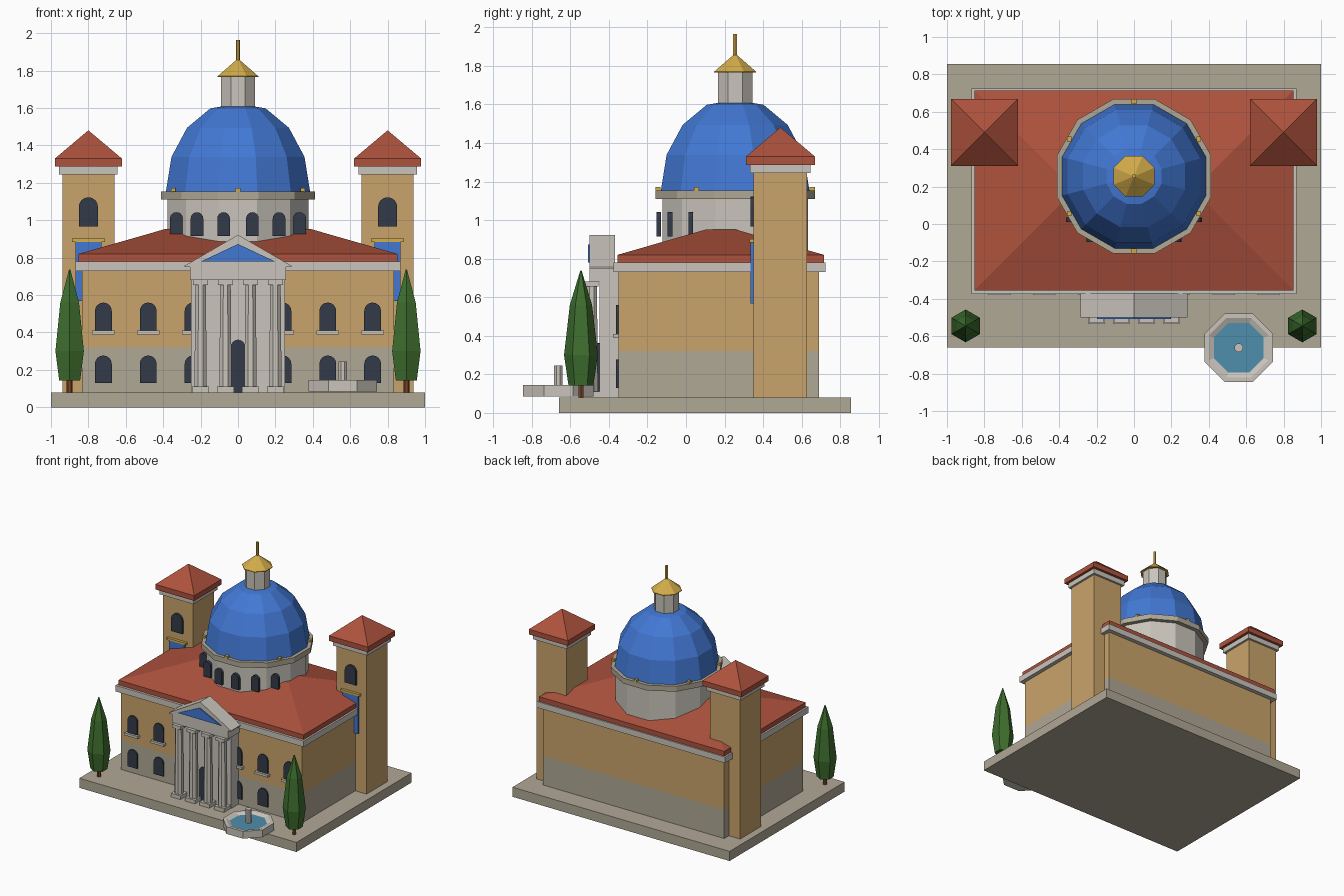
import bpy, bmesh, math
from math import pi, cos, sin

if "Cube" in bpy.data.objects:
    bpy.data.objects.remove(bpy.data.objects["Cube"], do_unlink=True)


def material(name, *rgb):
    lin = [((c / 255 + 0.055) / 1.055) ** 2.4 for c in rgb] + [1]
    m = bpy.data.materials.new(name)
    m.use_nodes = True
    m.diffuse_color = lin
    m.node_tree.nodes["Principled BSDF"].inputs["Base Color"].default_value = lin
    return m


SAND = material("sand_plaster", 202, 164, 107)
STONE = material("grey_stone", 176, 168, 150)
PALE = material("pale_stone", 202, 197, 188)
RED = material("red_tile", 174, 82, 61)
BLUE = material("blue", 66, 120, 212)
GOLD = material("gold", 212, 173, 74)
DARK = material("dark_glass", 50, 58, 72)
GREEN = material("leaf_green", 62, 110, 46)
BROWN = material("bark_brown", 120, 70, 46)
WATER = material("water_blue", 78, 142, 172)


def finish(name, bm, *mats):
    bmesh.ops.recalc_face_normals(bm, faces=bm.faces)
    mesh = bpy.data.meshes.new(name)
    bm.to_mesh(mesh)
    bm.free()
    for m in mats:
        mesh.materials.append(m)
    ob = bpy.data.objects.new(name, mesh)
    bpy.context.collection.objects.link(ob)
    return ob


def stack(name, mat, rings):
    """Loft through rectangles given as (cx, cy, half_x, half_y, z)."""
    bm = bmesh.new()
    loops = [[bm.verts.new((cx + sx * hx, cy + sy * hy, z))
              for sx, sy in ((-1, -1), (1, -1), (1, 1), (-1, 1))]
             for cx, cy, hx, hy, z in rings]
    loft(bm, loops)
    return finish(name, bm, mat)


def loft(bm, loops):
    n = len(loops[0])
    bm.faces.new(loops[0][::-1])
    for a, b in zip(loops, loops[1:]):
        for i in range(n):
            j = (i + 1) % n
            bm.faces.new((a[i], a[j], b[j], b[i]))
    return bm.faces.new(loops[-1])


def box(name, mat, cx, cy, hx, hy, z0, z1):
    return stack(name, mat, [(cx, cy, hx, hy, z0), (cx, cy, hx, hy, z1)])


def lathe(name, mat, cx, cy, n, profile, cap=None):
    """Faceted turning with flat sides to the front; radii measured to the flats."""
    bm = bmesh.new()
    k = 1 / cos(pi / n)
    loops = [[bm.verts.new((cx + r * k * sin((2 * i + 1) * pi / n),
                            cy - r * k * cos((2 * i + 1) * pi / n), z))
              for i in range(n)] for r, z in profile]
    top = loft(bm, loops)
    if cap:
        top.material_index = 1
    return finish(name, bm, mat, *([cap] if cap else []))


def slab(name, mat, outline, y0, y1):
    """Extrude an x-z outline along y."""
    bm = bmesh.new()
    loft(bm, [[bm.verts.new((x, y, z)) for x, z in outline] for y in (y0, y1)])
    return finish(name, bm, mat)


def arch(name, cx, w, z0, z1, y0, y1):
    r = w / 2
    pts = [(cx - r, z0), (cx + r, z0)]
    pts += [(cx + r * cos(a * pi / 8), z1 - r + r * sin(a * pi / 8)) for a in range(9)]
    return slab(name, DARK, pts, y0, y1)


# Terrace and main block
MID = 0.17
box("terrace", STONE, 0, 0.098, 1.0, 0.757, 0, 0.08)
box("lower_wall", STONE, 0, MID, 0.835, 0.52, 0.08, 0.32)
box("upper_wall", SAND, 0, MID, 0.835, 0.52, 0.32, 0.73)
box("cornice", PALE, 0, MID + 0.005, 0.868, 0.55, 0.73, 0.78)
stack("main_roof", RED, [(0, MID + 0.01, 0.853, 0.535, 0.78),
                         (0, MID + 0.01, 0.853, 0.535, 0.82),
                         (0, MID + 0.01, 0.393, 0.075, 0.952)])

# Front windows
for x in (-0.72, -0.48, -0.24, 0.24, 0.48, 0.72):
    arch("upper_window", x, 0.09, 0.41, 0.56, -0.362, -0.34)
    box("window_sill", PALE, x, -0.36, 0.06, 0.02, 0.39, 0.41)
    arch("lower_window", x, 0.09, 0.13, 0.277, -0.362, -0.34)

# Portico
box("portico_block", PALE, 0, -0.395, 0.25, 0.055, 0.08, 0.69)
box("entablature", PALE, 0, -0.425, 0.257, 0.075, 0.68, 0.755)
slab("pediment", PALE, [(-0.285, 0.75), (0.285, 0.75), (0.285, 0.757),
                        (0, 0.922), (-0.285, 0.757)], -0.5, -0.368)
slab("pediment_panel", BLUE, [(-0.197, 0.78), (0.197, 0.78), (0, 0.873)], -0.509, -0.5)
arch("door", 0, 0.078, 0.08, 0.362, -0.458, -0.44)
for x in (-0.2, -0.067, 0.067, 0.2):
    box("column_base", PALE, x, -0.49, 0.045, 0.045, 0.08, 0.11)
    lathe("column", PALE, x, -0.49, 8, [(0.033, 0.11), (0.028, 0.655)])
    box("column_capital", PALE, x, -0.49, 0.04, 0.036, 0.655, 0.682)

# Bell towers with banners
for x in (-0.8, 0.8):
    y = 0.49
    box("tower", SAND, x, y, 0.139, 0.139, 0.08, 1.245)
    box("tower_cornice", PALE, x, y, 0.157, 0.157, 1.245, 1.287)
    stack("tower_roof", RED, [(x, y, 0.179, 0.179, 1.287), (x, y, 0.179, 0.179, 1.33),
                              (x, y, 0.001, 0.001, 1.48)])
    arch("tower_window", x, 0.102, 0.967, 1.123, 0.334, 0.36)
    box("banner", BLUE, x, 0.345, 0.07, 0.01, 0.567, 0.885)
    box("banner_rail", GOLD, x, 0.342, 0.088, 0.013, 0.885, 0.902)

# Drum, gallery and dome
DY = 0.255
lathe("drum", PALE, 0, DY, 12, [(0.378, 0.8), (0.378, 1.112)])
lathe("gallery", STONE, 0, DY, 12, [(0.413, 1.11), (0.413, 1.155)])
for a in (-55, -33, -11, 11, 33, 55):
    t = math.radians(a)
    y = DY - 0.403 * cos(t)
    arch("drum_window", 0.403 * sin(t), 0.068, 0.915, 1.043, y - 0.012, y + 0.012)
for i in range(6):
    t = pi / 6 + i * pi / 3
    box("gallery_stud", GOLD, 0.4 * cos(t), DY + 0.4 * sin(t), 0.013, 0.013, 1.15, 1.172)
lathe("dome", BLUE, 0, DY, 12,
      [(0.385 * cos(i * pi / 8), 1.155 + 0.48 * sin(i * pi / 8)) for i in range(4)]
      + [(0.02, 1.62)])

# Lantern and spire
lathe("lantern", PALE, 0, DY, 8, [(0.09, 1.59), (0.09, 1.77)])
lathe("lantern_roof", GOLD, 0, DY, 8, [(0.109, 1.765), (0.109, 1.77), (0.008, 1.858)])
lathe("spire", GOLD, 0, DY, 6, [(0.01, 1.84), (0.01, 1.965)])

# Cypress trees
for x in (-0.9, 0.9):
    lathe("tree_trunk", BROWN, x, -0.545, 6, [(0.014, 0.08), (0.014, 0.16)])
    # hexagons with corners along y
    crown = lathe("tree_crown", GREEN, 0, 0, 6,
                  [(0.056, 0.143), (0.076, 0.3), (0.05, 0.56), (0.003, 0.738)])
    crown.rotation_euler.z = pi / 6
    crown.location = (x, -0.545, 0)

# Fountain
FX, FY = 0.56, -0.662
lathe("fountain_basin", PALE, FX, FY, 8,
      [(0.183, 0.085), (0.183, 0.145), (0.16, 0.145), (0.133, 0.132)], cap=WATER)
lathe("fountain_stem", PALE, FX, FY, 8, [(0.022, 0.12), (0.022, 0.245)])
